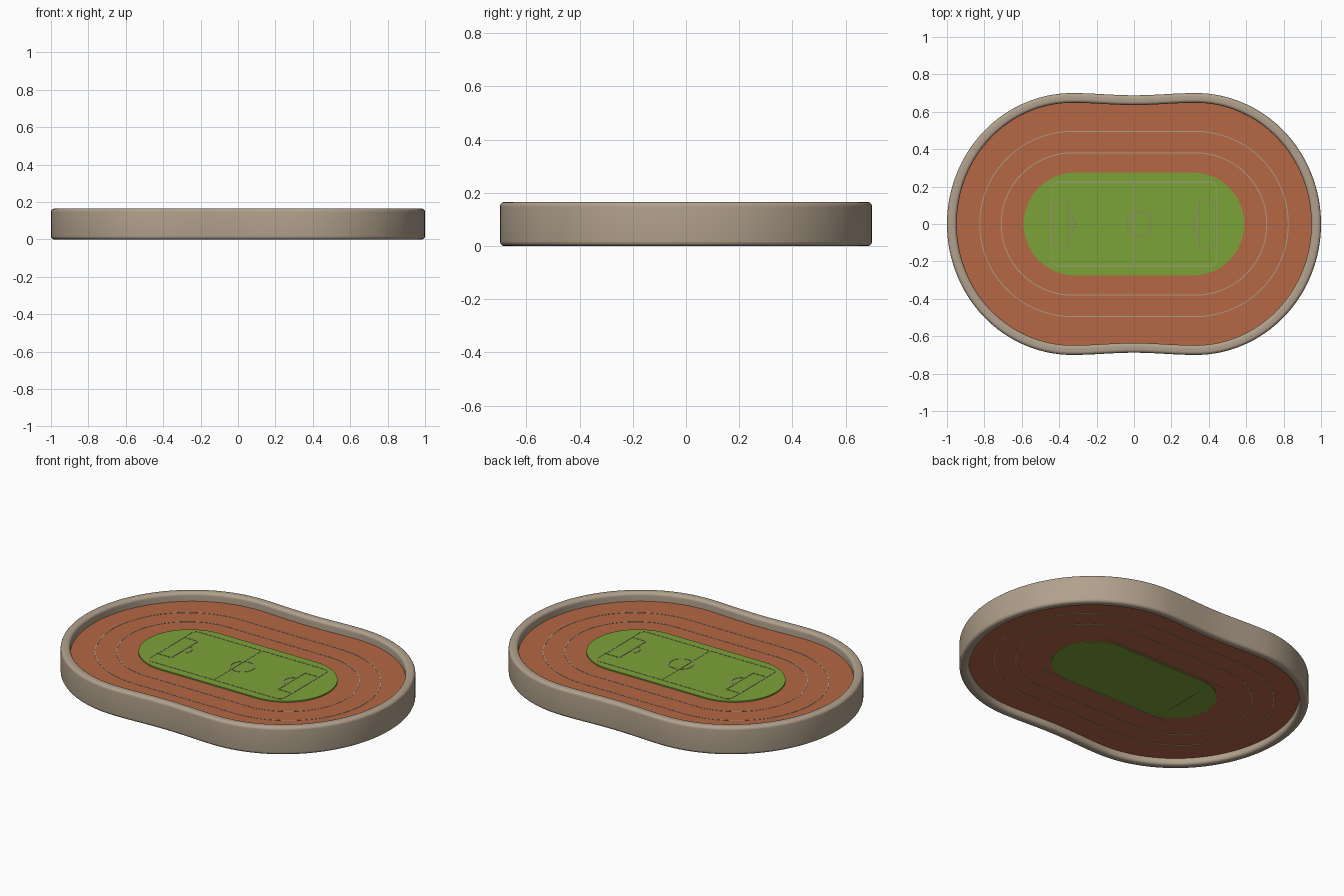
import bpy, bmesh, math
from mathutils import Vector

cube = bpy.data.objects.get("Cube")
if cube:
    bpy.data.objects.remove(cube, do_unlink=True)


def material(name, rgb):
    m = bpy.data.materials.new(name)
    m.use_nodes = True
    m.diffuse_color = (*rgb, 1)
    bsdf = next(n for n in m.node_tree.nodes if n.type == 'BSDF_PRINCIPLED')
    bsdf.inputs["Base Color"].default_value = (*rgb, 1)
    bsdf.inputs["Roughness"].default_value = 0.8
    return m


STONE = material("tan_stone", (0.44, 0.355, 0.265))
CLAY = material("clay_red", (0.46, 0.137, 0.058))
GRASS = material("grass_green", (0.2, 0.36, 0.04))
CHALK = material("chalk_line", (0.42, 0.34, 0.24))
PITCH = material("pitch_line", (0.25, 0.24, 0.14))

TRACK_TOP, FIELD_TOP, UNDER = 0.115, 0.122, 0.037


def finish(name, bm, mat, angle=35):
    bmesh.ops.recalc_face_normals(bm, faces=bm.faces)
    mesh = bpy.data.meshes.new(name)
    bm.to_mesh(mesh)
    bm.free()
    mesh.materials.append(mat)
    ob = bpy.data.objects.new(name, mesh)
    bpy.context.collection.objects.link(ob)
    bpy.ops.object.select_all(action='DESELECT')
    ob.select_set(True)
    bpy.context.view_layer.objects.active = ob
    bpy.ops.object.shade_smooth_by_angle(angle=math.radians(angle))
    return ob


def normals(path, closed):
    n, out = len(path), []
    for i in range(n):
        a = path[i - 1] if closed or i > 0 else path[i]
        b = path[(i + 1) % n] if closed or i < n - 1 else path[i]
        t = (b - a).normalized()
        out.append(Vector((t.y, -t.x)))
    return out


def offset(path, d):
    return [p + n * d for p, n in zip(path, normals(path, True))]


def sweep(name, path, profile, mat, closed=True):
    """Run a closed (outward, height) profile along a flat path."""
    bm = bmesh.new()
    rings = [[bm.verts.new((*(p + n * o), z)) for o, z in profile]
             for p, n in zip(path, normals(path, closed))]
    k = len(profile)
    for i in range(len(rings) if closed else len(rings) - 1):
        a, b = rings[i], rings[(i + 1) % len(rings)]
        for j in range(k):
            bm.faces.new((a[j], a[(j + 1) % k], b[(j + 1) % k], b[j]))
    if not closed:
        bm.faces.new(rings[0])
        bm.faces.new(rings[-1])
    return finish(name, bm, mat)


def slab(name, path, z0, z1, mat):
    bm = bmesh.new()
    face = bm.faces.new([bm.verts.new((*p, z0)) for p in path])
    ext = bmesh.ops.extrude_face_region(bm, geom=[face])
    verts = [g for g in ext['geom'] if isinstance(g, bmesh.types.BMVert)]
    bmesh.ops.translate(bm, vec=(0, 0, z1 - z0), verts=verts)
    return finish(name, bm, mat)


def line(name, path, z, mat, closed=True, width=0.005):
    w, t = width / 2, 0.0015
    return sweep(name, path, [(-w, z - t), (w, z - t), (w, z + t), (-w, z + t)],
                 mat, closed)


def arc(cx, cy, r, a0, a1, steps=24):
    return [Vector((cx + r * math.cos(math.radians(a0 + (a1 - a0) * i / steps)),
                    cy + r * math.sin(math.radians(a0 + (a1 - a0) * i / steps))))
            for i in range(steps + 1)]


def stadium(cx, r):
    return arc(cx, 0, r, -90, 90, 40) + arc(-cx, 0, r, 90, 270, 40)


def rounded_rect(hx, hy, r):
    out = []
    for sx, sy, a in ((1, -1, -90), (1, 1, 0), (-1, 1, 90), (-1, -1, 180)):
        out += arc(sx * (hx - r), sy * (hy - r), r, a, a + 90, 6)
    return out


def wall_outline():
    """Two round lobes joined by a gently pinched waist."""
    cx, peak, waist = 0.33, 0.70, 0.688
    lobe = [Vector((cx + (1 - cx) * math.cos(t), peak * math.sin(t)))
            for t in (math.pi * (i / 64 - 0.5) for i in range(65))]
    dip = []
    for i in range(1, 16):
        x = cx * (1 - i / 8)
        k = (1 + math.cos(math.pi * x / cx)) / 2
        dip.append(Vector((x, peak + (waist - peak) * k)))
    half = lobe + dip
    return half + [-p for p in half]


# Perimeter wall with rounded edges
outline = wall_outline()
profile = [(o - 0.026, z + 0.0825) for o, z in
           [tuple(p) for p in rounded_rect(0.026, 0.0825, 0.018)]]
sweep("perimeter_wall", outline, profile, STONE)

# Track floor and grass field
slab("track_floor", offset(outline, -0.035), UNDER, TRACK_TOP, CLAY)
slab("grass_field", stadium(0.315, 0.275), TRACK_TOP - 0.01, FIELD_TOP, GRASS)
slab("field_underside", stadium(0.285, 0.225), UNDER - 0.004, UNDER + 0.01, GRASS)

# Lane lines on both faces of the floor
for i, r in enumerate((0.38, 0.495)):
    line(f"lane_line_{i + 1}", stadium(0.33, r), TRACK_TOP, CHALK)
    line(f"lane_line_under_{i + 1}", stadium(0.33, r), UNDER, CHALK)

# Pitch markings
line("pitch_border", rounded_rect(0.44, 0.225, 0.03), FIELD_TOP, CHALK, width=0.004)
line("halfway_line", [Vector((0, -0.225)), Vector((0, 0.225))], FIELD_TOP,
     CHALK, False, 0.003)
line("centre_circle", arc(0.03, 0, 0.066, 0, 350, 35), FIELD_TOP, PITCH, width=0.006)
for side, s in (("left", 1), ("right", -1)):
    box = [Vector((s * x, y)) for x, y in
           ((0.44, -0.125), (0.35, -0.125), (0.35, 0.125), (0.44, 0.125))]
    line(f"penalty_box_{side}", box, FIELD_TOP, PITCH, width=0.008)
    curve = [Vector((s * p.x, p.y)) for p in arc(0.36, 0, 0.05, 100, 260)]
    line(f"penalty_arc_{side}", curve, FIELD_TOP, PITCH, False, 0.006)

# Straight side lines under the floor
for side, s in (("front", -1), ("back", 1)):
    line(f"side_line_under_{side}",
         [Vector((-0.44, s * 0.235)), Vector((0.44, s * 0.235))], UNDER, CHALK, False)
line("box_line_under", [Vector((-0.35, -0.125)), Vector((-0.35, 0.125))],
     UNDER - 0.004, PITCH, False)
